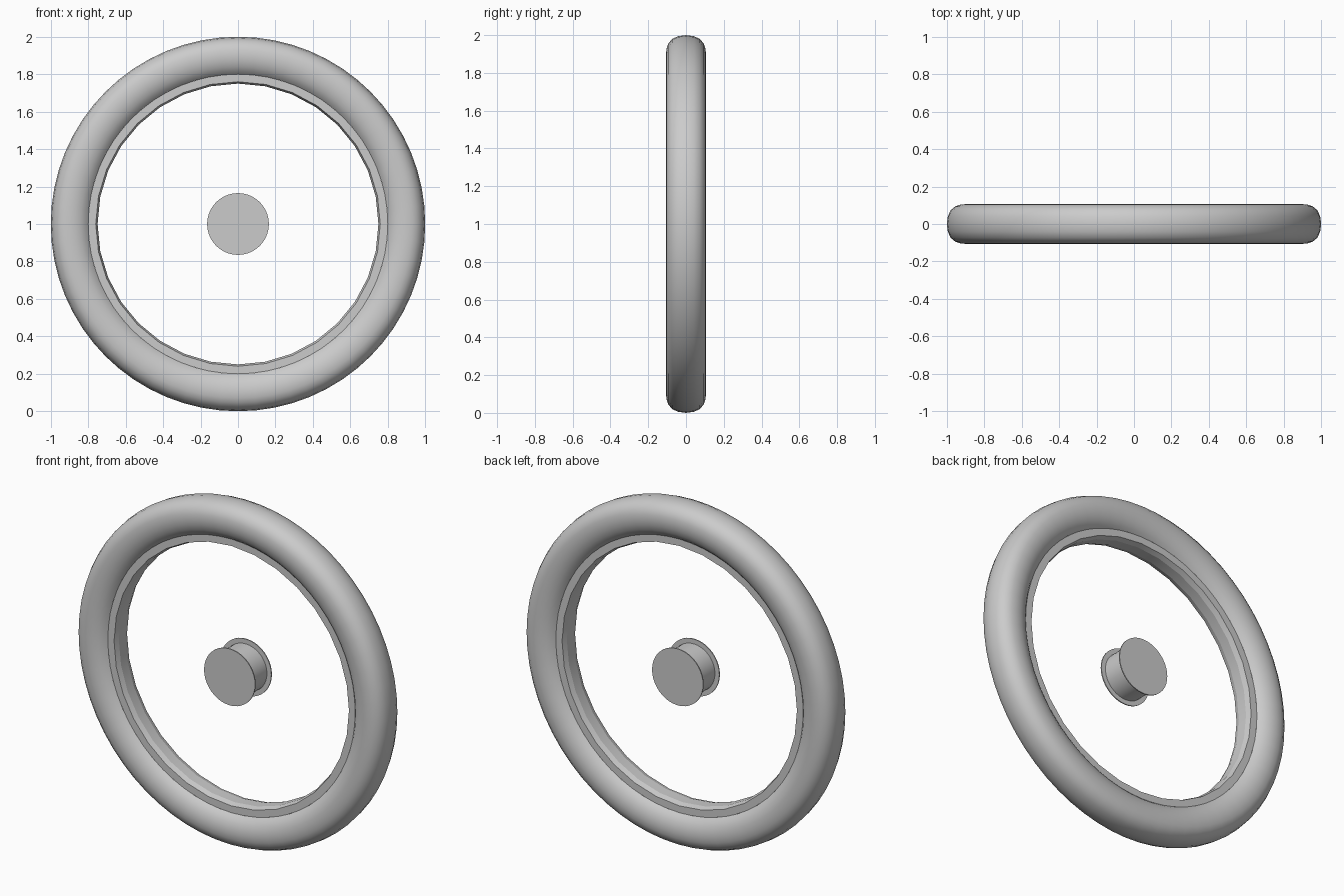
import bpy, bmesh, math

if "Cube" in bpy.data.objects:
    bpy.data.objects.remove(bpy.data.objects["Cube"])

grey = bpy.data.materials.new("plain_grey")
grey.diffuse_color = (0.6, 0.6, 0.6, 1)
grey.use_nodes = True
grey.node_tree.nodes["Principled BSDF"].inputs["Base Color"].default_value = grey.diffuse_color


def lathe(name, profile, sides, closed, angle):
    """Revolve (radius, y) points about the y axis at wheel-centre height."""
    bm = bmesh.new()
    rings = []
    for r, y in profile:
        if r == 0:
            rings.append([bm.verts.new((0, y, 1))] * sides)
        else:
            rings.append([bm.verts.new((r * math.sin(2 * math.pi * i / sides), y,
                                        1 + r * math.cos(2 * math.pi * i / sides)))
                          for i in range(sides)])
    pairs = list(zip(rings, rings[1:]))
    if closed:
        pairs.append((rings[-1], rings[0]))
    for a, b in pairs:
        for i in range(sides):
            j = (i + 1) % sides
            # dict removes the doubled pole vertex of a cap
            bm.faces.new(list(dict.fromkeys((a[i], a[j], b[j], b[i]))))
    bmesh.ops.recalc_face_normals(bm, faces=bm.faces)
    mesh = bpy.data.meshes.new(name)
    bm.to_mesh(mesh)
    bm.free()
    mesh.materials.append(grey)
    obj = bpy.data.objects.new(name, mesh)
    bpy.context.collection.objects.link(obj)
    bpy.context.view_layer.objects.active = obj
    obj.select_set(True)
    bpy.ops.object.shade_smooth_by_angle(angle=math.radians(angle))
    obj.select_set(False)
    return obj


def mirrored(half):
    """Complete a half profile with its reflection across y = 0."""
    return half + [(r, -y) for r, y in reversed(half) if y != 0]


# Rounded tyre, from its inner lip out to the tread
tyre_half = [(0.80, 0.06), (0.815, 0.077), (0.84, 0.093), (0.87, 0.103),
             (0.90, 0.106), (0.93, 0.103), (0.955, 0.094), (0.98, 0.073),
             (0.994, 0.042), (1.0, 0.0)]
lathe("tyre", mirrored(tyre_half), 64, False, 40)

# Flat-lipped rim with a slightly stepped inner well
rim_half = [(0.803, 0.06), (0.76, 0.06), (0.75, 0.03)]
lathe("rim", mirrored(rim_half), 32, True, 15)

# Spool-shaped hub with a thin disc at each end
hub_half = [(0, 0.078), (0.165, 0.078), (0.165, 0.072), (0.137, 0.072)]
lathe("hub", mirrored(hub_half), 40, False, 30)
